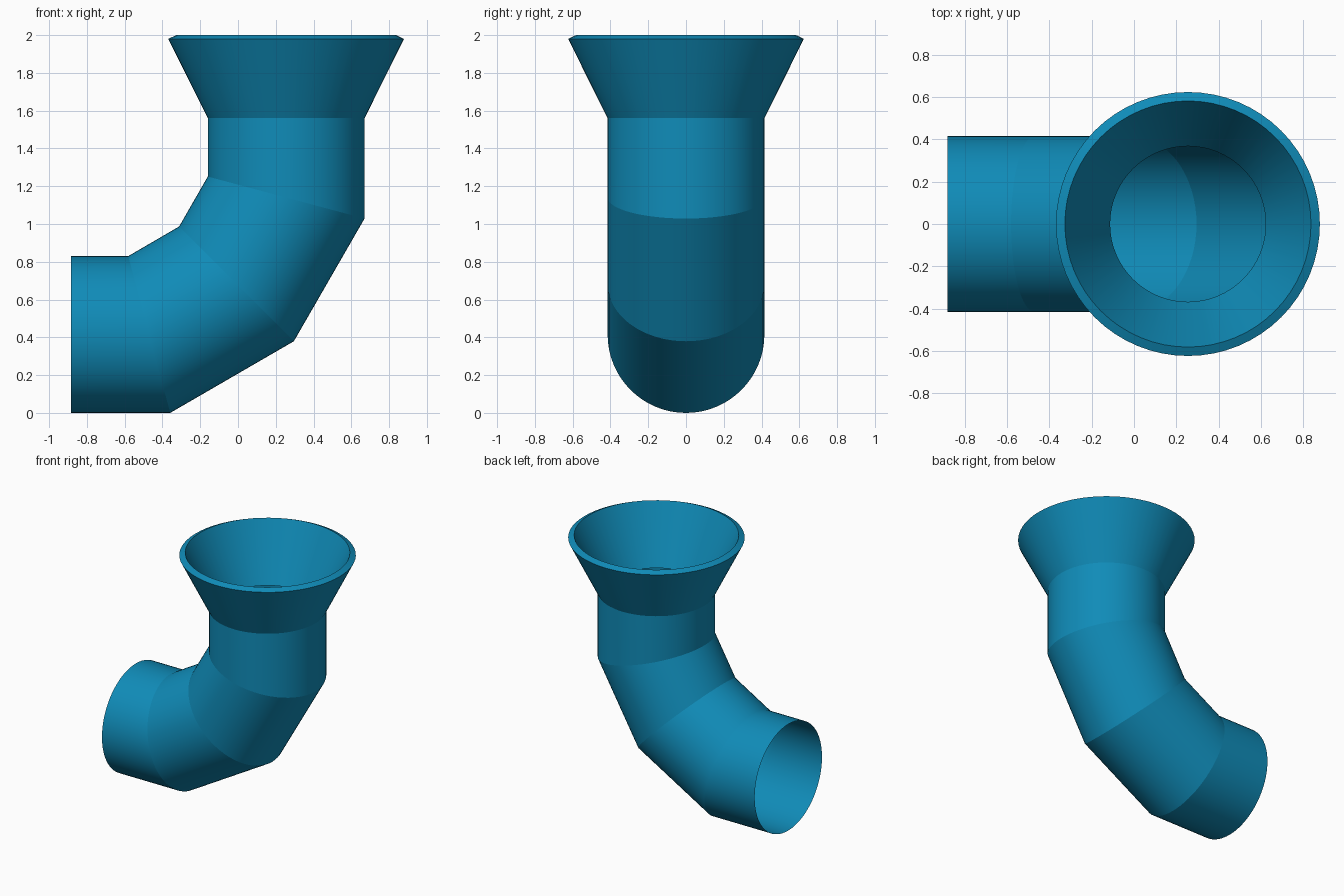
import bpy, bmesh
from math import sin, cos, pi, radians

if "Cube" in bpy.data.objects:
    bpy.data.objects.remove(bpy.data.objects["Cube"])

SIDES = 64
R = 0.415          # pipe radius
AXIS_X = 0.255     # centre of the upright pipe

mat = bpy.data.materials.new("blue_paint")
mat.diffuse_color = (0.005, 0.26, 0.48, 1)
mat.use_nodes = True
mat.node_tree.nodes["Principled BSDF"].inputs["Base Color"].default_value = mat.diffuse_color


def loft(name, rings, closed=False):
    """Skin rings of (x, z, tilt, in-plane radius, y radius); every ring is a hard edge."""
    bm = bmesh.new()
    loops = []
    for x, z, tilt, a, b in rings:
        nx, nz = sin(radians(tilt)), -cos(radians(tilt))
        loops.append([bm.verts.new((x + nx * a * cos(t), b * sin(t), z + nz * a * cos(t)))
                      for t in (2 * pi * i / SIDES for i in range(SIDES))])
    pairs = list(zip(loops, loops[1:]))
    if closed:
        pairs.append((loops[-1], loops[0]))
    for lo, hi in pairs:
        for i in range(SIDES):
            j = (i + 1) % SIDES
            bm.faces.new((lo[j], lo[i], hi[i], hi[j])).smooth = True
    for loop in loops:
        for i in range(SIDES):
            bm.edges.get((loop[i], loop[(i + 1) % SIDES])).smooth = False
    bm.normal_update()
    # make the outer skin face outward
    f = bm.faces[:][0]
    c = f.calc_center_median()
    axis = (rings[0][0] + rings[1][0]) / 2, (rings[0][1] + rings[1][1]) / 2
    if f.normal.x * (c.x - axis[0]) + f.normal.y * c.y + f.normal.z * (c.z - axis[1]) < 0:
        bmesh.ops.reverse_faces(bm, faces=bm.faces[:])
    me = bpy.data.meshes.new(name)
    bm.to_mesh(me)
    bm.free()
    me.materials.append(mat)
    ob = bpy.data.objects.new(name, me)
    bpy.context.collection.objects.link(ob)
    return ob


# Mitred pipe elbow: open thin shell turning 90 degrees in three 30 degree joints
M = R / cos(radians(15))
loft("pipe_elbow", [
    (-0.883, R, 0, R, R),
    (-0.47, R, 15, M, R),
    (-0.008, 0.683, 45, M, R),
    (AXIS_X, 1.14, 75, M, R),
    (AXIS_X, 1.56, 90, R, R),
])

# Flared collar with thick wall
profile = [(R, 1.56), (0.624, 1.98), (0.582, 2.0), (0.368, 1.571)]
loft("flared_collar", [(AXIS_X, z, 90, r, r) for r, z in profile], closed=True)
